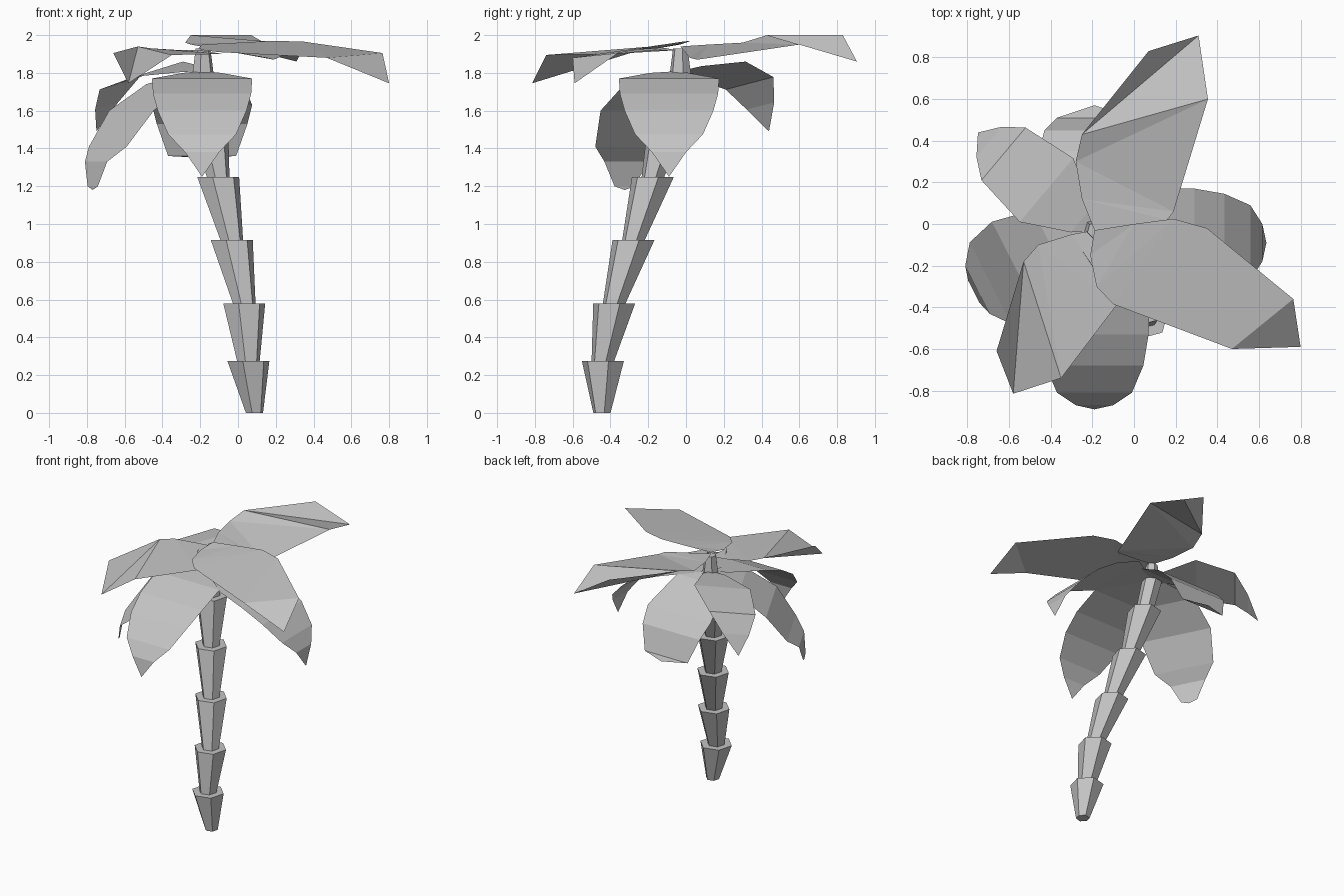
import bpy
import bmesh
from math import cos, sin, radians
from mathutils import Vector

if "Cube" in bpy.data.objects:
    bpy.data.objects.remove(bpy.data.objects["Cube"])

grey = bpy.data.materials.new("plain_grey")
grey.use_nodes = True
COLOUR = (0.55, 0.55, 0.55, 1)
grey.diffuse_color = COLOUR
grey.node_tree.nodes["Principled BSDF"].inputs["Base Color"].default_value = COLOUR

CROWN = Vector((-0.19, -0.03, 0))


def finish(bm, name):
    mesh = bpy.data.meshes.new(name)
    bm.to_mesh(mesh)
    bm.free()
    mesh.materials.append(grey)
    obj = bpy.data.objects.new(name, mesh)
    bpy.context.collection.objects.link(obj)
    return obj


def hexagon(bm, centre, radius):
    x, y, z = centre
    angles = [radians(60 * k - 45) for k in range(6)]
    return [bm.verts.new((x + radius * cos(a), y + radius * sin(a), z)) for a in angles]


def flared_block(name, low, low_radius, high, high_radius):
    """Six-sided block between two level rings."""
    bm = bmesh.new()
    a = hexagon(bm, low, low_radius)
    b = hexagon(bm, high, high_radius)
    bm.faces.new(a[::-1])
    bm.faces.new(b)
    for i in range(6):
        j = (i + 1) % 6
        bm.faces.new((a[i], a[j], b[j], b[i]))
    finish(bm, name)


def sheet(name, root, pairs, tip=None):
    """Thin frond surface running from a root point through left/right pairs."""
    bm = bmesh.new()
    start = bm.verts.new(root)
    rows = [(bm.verts.new(l), bm.verts.new(r)) for l, r in pairs]
    bm.faces.new((start, rows[0][1], rows[0][0]))
    for (l0, r0), (l1, r1) in zip(rows, rows[1:]):
        bm.faces.new((l0, r0, r1))
        bm.faces.new((l0, r1, l1))
    if tip is not None:
        bm.faces.new((*rows[-1], bm.verts.new(tip)))
    finish(bm, name)


def drooping_frond(name, yaw, side, roll, rows):
    """Rows hold reach, height and half width; the last row is the tip."""
    out = Vector((cos(radians(yaw)), sin(radians(yaw)), 0))
    across = Vector((-out.y, out.x, 0))
    base = CROWN + across * side
    up = Vector((0, 0, 1))
    pairs = []
    for reach, height, half in rows[:-1]:
        mid = base + out * reach + up * height
        edge = across * half + up * half * roll
        pairs.append((mid + edge, mid - edge))
    reach, height, _ = rows[-1]
    sheet(name, CROWN + up * 1.81, pairs, base + out * reach + up * height)


# Trunk: stacked flared blocks leaning back toward the crown
joints = [(0.087, -0.445, 0), (0.055, -0.44, 0.275), (0.033, -0.38, 0.58),
          (-0.033, -0.278, 0.915), (-0.105, -0.175, 1.25),
          (-0.165, -0.085, 1.58), (-0.185, -0.03, 1.8)]
for i, (low, high) in enumerate(zip(joints, joints[1:])):
    flared_block(f"trunk_block_{i + 1}", low, 0.062 if i else 0.047,
                 high, 0.07 if i == 5 else 0.115)

# Crown hub joining the upper fronds
flared_block("crown_hub", (-0.185, -0.03, 1.78), 0.06, (-0.185, -0.03, 1.93), 0.04)

# Lower drooping fronds
shield = [(0.06, 1.8, 0.1), (0.3, 1.77, 0.265), (0.5, 1.69, 0.26), (0.65, 1.6, 0.235),
          (0.78, 1.475, 0.18), (0.84, 1.38, 0.09), (0.86, 1.25, 0)]
drooping_frond("front_frond", -90, 0, 0, shield)
drooping_frond("left_frond", 0, -0.06, 0, [(r * 0.96, z, w) for r, z, w in shield])
drooping_frond("back_frond", 90, 0, 0,
               [(0.12, 1.78, 0.2), (0.38, 1.63, 0.265), (0.48, 1.53, 0.24),
                (0.54, 1.36, 0.18), (0.6, 1.35, 0)])
drooping_frond("back_right_frond", 140, 0, -0.2,
               [(0.08, 1.82, 0.08), (0.3, 1.82, 0.2), (0.57, 1.745, 0.165),
                (0.66, 1.625, 0.095), (0.73, 1.49, 0)])
drooping_frond("right_frond", 207, 0, 0,
               [(0.05, 1.8, 0.08), (0.22, 1.74, 0.22), (0.42, 1.6, 0.26),
                (0.56, 1.41, 0.22), (0.63, 1.33, 0.13), (0.65, 1.2, 0.06),
                (0.65, 1.18, 0)])

# Upper spreading fronds
sheet("upper_back_frond", (-0.19, -0.03, 1.94),
      [((-0.25, 0.12, 1.95), (0.16, 0.02, 1.88)),
       ((-0.28, 0.3, 1.96), (0.19, 0.06, 1.87)),
       ((-0.25, 0.43, 2), (0.355, 0.6, 1.95)),
       ((0.07, 0.83, 2), (0.31, 0.905, 1.86))])
sheet("upper_left_frond", (-0.19, -0.03, 1.95),
      [((0, 0, 1.96), (-0.21, -0.15, 1.93)),
       ((0.19, 0.025, 1.97), (-0.18, -0.3, 1.92)),
       ((0.35, -0.02, 1.965), (-0.1, -0.385, 1.91)),
       ((0.765, -0.36, 1.905), (0.47, -0.6, 1.88))],
      (0.8, -0.59, 1.745))
sheet("upper_right_frond", (-0.19, -0.03, 1.92),
      [((-0.3, -0.05, 1.92), (-0.2, -0.2, 1.92)),
       ((-0.46, -0.1, 1.93), (-0.08, -0.385, 1.9)),
       ((-0.53, -0.18, 1.94), (-0.35, -0.74, 1.895)),
       ((-0.66, -0.61, 1.905), (-0.58, -0.815, 1.745))])
